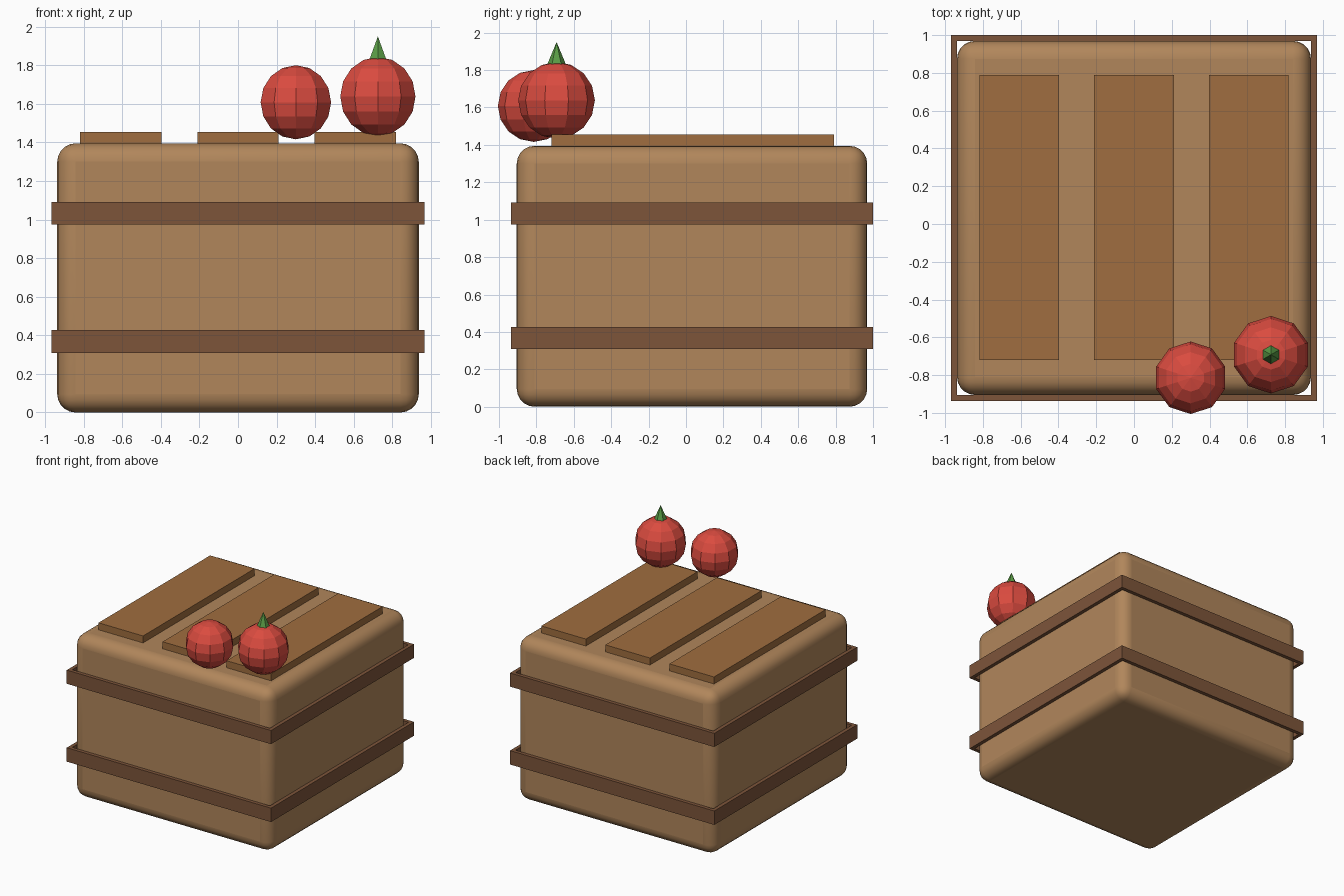
import bpy, bmesh
from math import radians
from mathutils import Matrix, Vector

if "Cube" in bpy.data.objects:
    bpy.data.objects.remove(bpy.data.objects["Cube"])

CY = 0.032  # crate centre in y


def material(name, rgb):
    m = bpy.data.materials.new(name)
    m.diffuse_color = (*rgb, 1)
    m.use_nodes = True
    m.node_tree.nodes["Principled BSDF"].inputs["Base Color"].default_value = m.diffuse_color
    return m


WOOD = material("light wood", (0.44, 0.24, 0.105))
PLANK = material("plank wood", (0.35, 0.155, 0.05))
BAND = material("dark wood", (0.205, 0.09, 0.042))
RED = material("red fruit", (0.70, 0.07, 0.05))
GREEN = material("green stem", (0.10, 0.33, 0.06))


def finish(bm, name, mat):
    mesh = bpy.data.meshes.new(name)
    bmesh.ops.recalc_face_normals(bm, faces=bm.faces)
    bm.to_mesh(mesh)
    bm.free()
    mesh.materials.append(mat)
    ob = bpy.data.objects.new(name, mesh)
    bpy.context.collection.objects.link(ob)
    return ob


def box(name, lo, hi, mat):
    lo, hi = Vector(lo), Vector(hi)
    bm = bmesh.new()
    bmesh.ops.create_cube(bm, size=1, matrix=Matrix.Translation((lo + hi) / 2)
                          @ Matrix.Diagonal((*(hi - lo), 1)))
    return finish(bm, name, mat)


def smooth(ob, angle):
    bpy.ops.object.select_all(action='DESELECT')
    ob.select_set(True)
    bpy.context.view_layer.objects.active = ob
    bpy.ops.object.shade_smooth_by_angle(angle=radians(angle))


# Crate body with rounded edges
body = box("crate_body", (-0.937, CY - 0.937, 0), (0.937, CY + 0.937, 1.395), WOOD)
bev = body.modifiers.new("round", 'BEVEL')
bev.width, bev.segments = 0.095, 5
smooth(body, 40)


# Hollow square bands around the body
def band(name, z0, z1, outer=0.968, inner=0.937):
    bm = bmesh.new()
    corners = [(-1, -1), (1, -1), (1, 1), (-1, 1)]
    section = [(outer, z0), (outer, z1), (inner, z1), (inner, z0)]
    loops = [[bm.verts.new((sx * r, CY + sy * r, z)) for r, z in section]
             for sx, sy in corners]
    for i in range(4):
        a, b = loops[i], loops[(i + 1) % 4]
        for j in range(4):
            k = (j + 1) % 4
            bm.faces.new((a[j], b[j], b[k], a[k]))
    return finish(bm, name, BAND)


band("lower_band", 0.308, 0.427)
band("upper_band", 0.975, 1.092)

# Lid planks
for i, x in enumerate((-0.607, 0, 0.607)):
    box(f"lid_plank_{i + 1}", (x - 0.211, -0.72, 1.385), (x + 0.211, 0.79, 1.455), PLANK)


# Round fruit
def fruit(name, centre, r):
    bm = bmesh.new()
    bmesh.ops.create_uvsphere(bm, u_segments=10, v_segments=8, radius=r,
                              matrix=Matrix.Translation(centre))
    return finish(bm, name, RED)


fruit("small_fruit", (0.30, -0.814, 1.608), 0.192)
fruit("large_fruit", (0.725, -0.692, 1.638), 0.205)

# Fruit stem
bm = bmesh.new()
bmesh.ops.create_cone(bm, cap_ends=True, segments=6, radius1=0.05, radius2=0,
                      depth=0.12, matrix=Matrix.Translation((0.725, -0.692, 1.89)))
finish(bm, "fruit_stem", GREEN)
